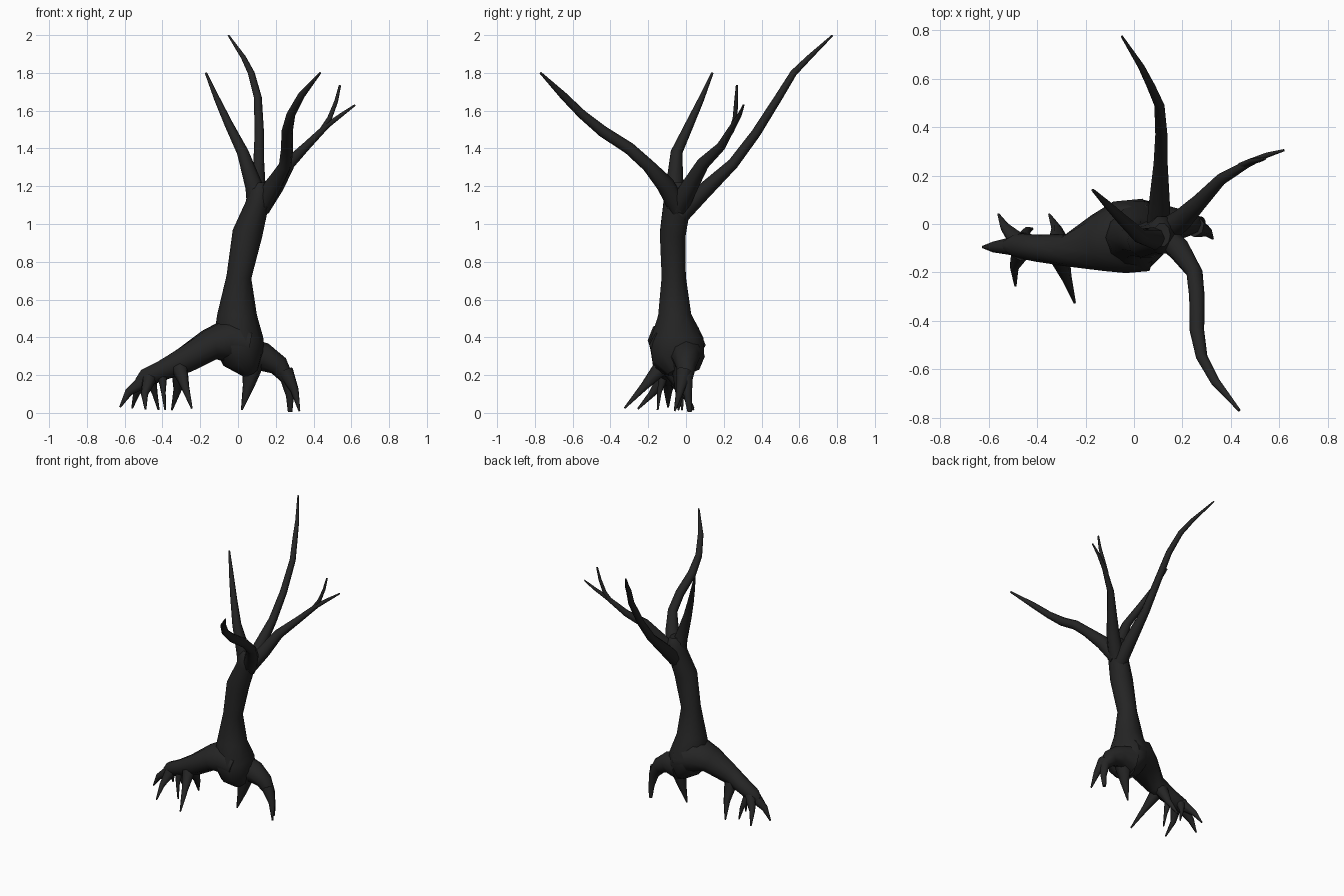
import bpy, bmesh, math
from mathutils import Vector

bark = bpy.data.materials.new("charcoal_bark")
bark.diffuse_color = (0.018, 0.018, 0.018, 1)
X, Y, Z = Vector((1, 0, 0)), Vector((0, 1, 0)), Vector((0, 0, 1))


def limb(name, pts, ref=X, sides=8):
    """Tapered tube; each point is (x, y, z, radius[, second radius])."""
    bm = bmesh.new()
    pos = [Vector(p[:3]) for p in pts]
    rings = []
    for i, p in enumerate(pts):
        t = (pos[min(i + 1, len(pos) - 1)] - pos[max(i - 1, 0)]).normalized()
        u = t.cross(ref).normalized()
        v = t.cross(u)
        ra, rb = p[3], p[-1]
        ring = []
        for k in range(sides):
            a = 2 * math.pi * k / sides
            ring.append(bm.verts.new(pos[i] + u * ra * math.cos(a) + v * rb * math.sin(a)))
        rings.append(ring)
    for a, b in zip(rings, rings[1:]):
        for k in range(sides):
            j = (k + 1) % sides
            bm.faces.new((a[k], a[j], b[j], b[k])).smooth = True
    bm.faces.new(rings[0])
    bm.faces.new(rings[-1])
    bmesh.ops.recalc_face_normals(bm, faces=bm.faces)
    me = bpy.data.meshes.new(name)
    bm.to_mesh(me)
    bm.free()
    me.materials.append(bark)
    ob = bpy.data.objects.new(name, me)
    bpy.context.collection.objects.link(ob)
    return ob


# Trunk with flared foot
limb("trunk", [(.06, -.02, .22, .05, .08), (.03, -.04, .29, .115, .145),
               (.0, -.05, .38, .135, .15), (-.005, -.06, .52, .105, .092),
               (.005, -.065, .72, .066, .067), (.05, -.07, .95, .08, .072),
               (.1, -.048, 1.1, .062, .076), (.115, -.045, 1.18, .06, .08),
               (.115, -.045, 1.22, .035, .05)], ref=Y, sides=10)

# Branches
limb("back_branch", [(.1, -.03, 1.05, .05), (.105, .09, 1.17, .043), (.11, .25, 1.32, .029),
                     (.113, .37, 1.48, .025), (.105, .49, 1.67, .021), (.07, .57, 1.8, .018),
                     (.03, .65, 1.88, .014), (-.05, .775, 1.998, .005)])
limb("front_branch", [(.12, -.04, 1.08, .05), (.19, -.11, 1.21, .048), (.25, -.2, 1.31, .034),
                      (.26, -.3, 1.4, .032), (.26, -.44, 1.49, .03), (.28, -.55, 1.58, .024),
                      (.335, -.65, 1.68, .02), (.435, -.77, 1.8, .006)])
limb("right_branch", [(.12, -.04, 1.09, .055), (.2, .02, 1.2, .045), (.27, .09, 1.32, .034),
                      (.36, .185, 1.41, .024), (.47, .25, 1.52, .016), (.55, .285, 1.58, .011),
                      (.62, .305, 1.63, .005)])
limb("right_branch_twig", [(.44, .24, 1.49, .014), (.485, .26, 1.56, .013),
                           (.52, .265, 1.65, .01), (.54, .27, 1.735, .006)])
limb("left_branch", [(.11, -.05, 1.08, .062), (.085, -.06, 1.2, .047), (.025, -.05, 1.38, .031),
                     (-.05, .02, 1.53, .023), (-.11, .08, 1.66, .016), (-.17, .14, 1.8, .006)])

# Large spreading roots
limb("left_root", [(.05, -.045, .36, .15, .1), (-.06, -.055, .385, .15, .12),
                   (-.15, -.08, .36, .118, .085), (-.28, -.11, .28, .066, .073),
                   (-.4, -.1, .225, .056, .055), (-.49, -.088, .185, .05, .05),
                   (-.53, -.09, .16, .025, .025)], ref=Z, sides=10)
limb("right_root", [(.04, .0, .3, .1), (.14, .0, .295, .075), (.215, .0, .25, .055),
                    (.26, .0, .18, .036), (.275, .01, .09, .021), (.276, .02, .005, .012)], ref=Y)

# Small root fingers: start, bend, tip, start radius
fingers = {
    "left_outer": [(-.47, -.09, .19), (-.58, -.095, .11), (-.625, -.095, .03), .045],
    "left_back": [(-.48, -.07, .18), (-.535, -.01, .11), (-.56, .04, .025), .04],
    "left_front": [(-.47, -.12, .18), (-.495, -.18, .1), (-.49, -.255, .02), .038],
    "left_inner_back": [(-.46, -.06, .17), (-.44, -.025, .1), (-.42, -.02, .015), .03],
    "left_inner_front": [(-.4, -.12, .19), (-.395, -.14, .11), (-.385, -.15, .015), .025],
    "middle_back": [(-.31, -.08, .23), (-.32, -.02, .12), (-.35, .04, .015), .045],
    "middle_front": [(-.31, -.13, .24), (-.28, -.22, .14), (-.245, -.325, .025), .045],
    "centre": [(.08, -.02, .27), (.055, -.03, .14), (.02, -.04, .015), .062],
    "right_front": [(.25, -.01, .22), (.3, -.03, .12), (.325, -.06, .01), .045],
}
for name, (a, b, c, r) in fingers.items():
    limb(name + "_rootlet", [(*a, r), (*b, r * .5), (*c, .005)], ref=Y if name == "left_outer" else X, sides=7)
